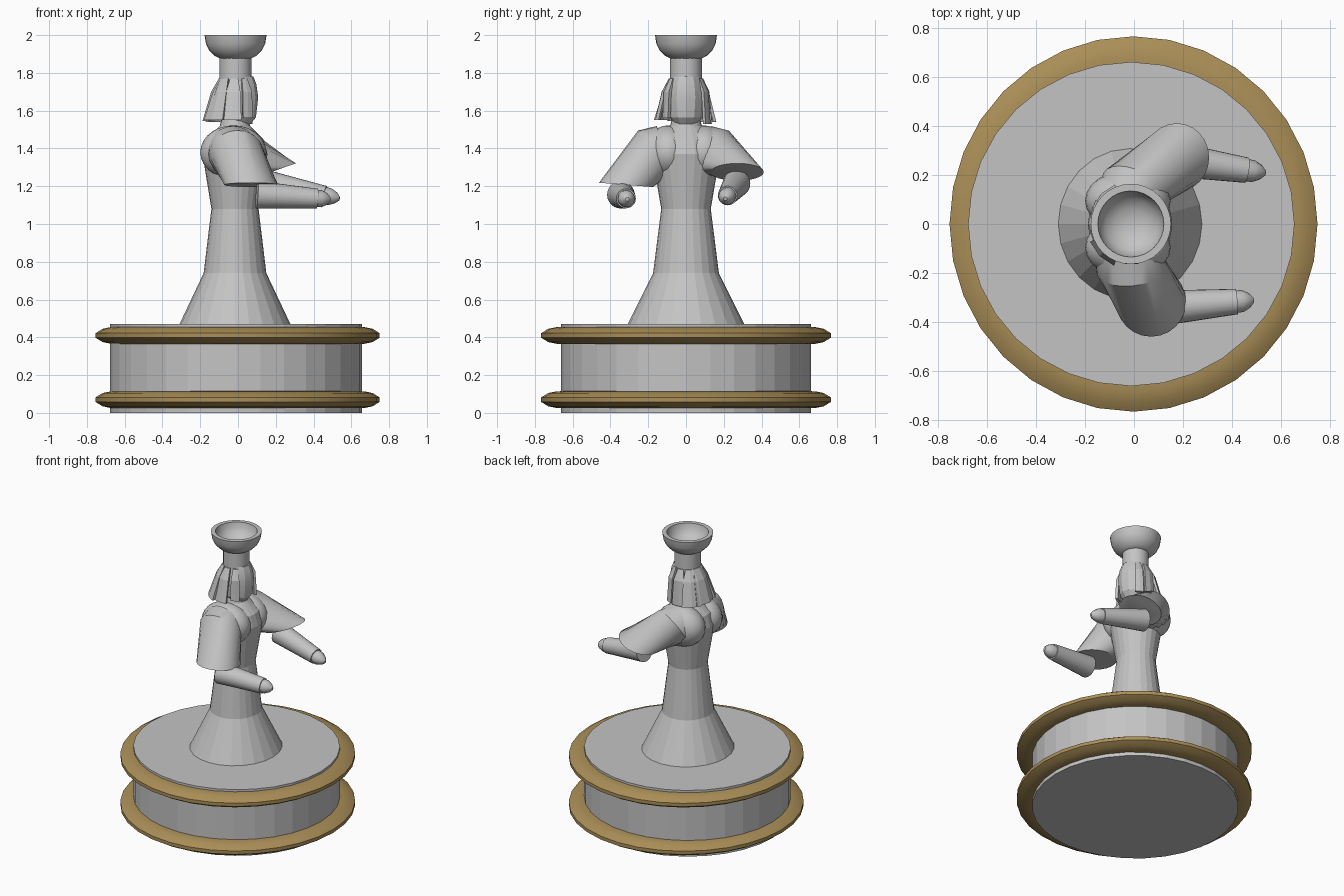
import bpy, bmesh, math
from mathutils import Vector

if "Cube" in bpy.data.objects:
    bpy.data.objects.remove(bpy.data.objects["Cube"])


def material(name, rgb):
    m = bpy.data.materials.new(name)
    m.diffuse_color = (*rgb, 1)
    m.use_nodes = True
    m.node_tree.nodes["Principled BSDF"].inputs["Base Color"].default_value = m.diffuse_color
    return m


GREY = material("stone grey", (0.55, 0.55, 0.55))
GOLD = material("old gold", (0.40, 0.27, 0.095))


def finish(name, bm, mat, smooth=None):
    bmesh.ops.remove_doubles(bm, verts=bm.verts, dist=1e-5)
    bmesh.ops.recalc_face_normals(bm, faces=bm.faces)
    me = bpy.data.meshes.new(name)
    bm.to_mesh(me)
    bm.free()
    ob = bpy.data.objects.new(name, me)
    bpy.context.collection.objects.link(ob)
    me.materials.append(mat)
    if smooth:
        bpy.ops.object.select_all(action='DESELECT')
        ob.select_set(True)
        bpy.context.view_layer.objects.active = ob
        bpy.ops.object.shade_smooth_by_angle(angle=math.radians(smooth))
    return ob


def skin(bm, rings, closed=False):
    n = len(rings[0])
    pairs = list(zip(rings, rings[1:]))
    if closed:
        pairs.append((rings[-1], rings[0]))
    for a, b in pairs:
        for i in range(n):
            j = (i + 1) % n
            bm.faces.new((a[i], a[j], b[j], b[i]))
    if not closed:
        bm.faces.new(rings[0])
        bm.faces.new(rings[-1])


def lathe(name, profile, n, mat, c=(-0.013, 0), sx=1, sy=1, closed=False, smooth=None):
    bm = bmesh.new()
    rings = [[bm.verts.new((c[0] + sx * r * math.cos(math.tau * i / n),
                            c[1] + sy * r * math.sin(math.tau * i / n), z))
              for i in range(n)] for r, z in profile]
    skin(bm, rings, closed)
    return finish(name, bm, mat, smooth)


def tube(name, stations, ref, n=24):
    """Loft of circles: (centre, normal, radius)."""
    bm = bmesh.new()
    rings = []
    for c, nrm, r in stations:
        c, nrm = Vector(c), Vector(nrm).normalized()
        u = (Vector(ref) - nrm * nrm.dot(Vector(ref))).normalized()
        v = nrm.cross(u)
        rings.append([bm.verts.new(c + r * (math.cos(math.tau * i / n) * u +
                                            math.sin(math.tau * i / n) * v))
                      for i in range(n)])
    skin(bm, rings)
    return finish(name, bm, GREY, 35)


# drum base and two gold mouldings
lathe("drum_base", [(0.667, 0), (0.667, 0.47)], 32, GREY, c=(-0.011, 0), sy=0.993)
for label, z in (("lower", 0.07), ("upper", 0.41)):
    half = [(0.64, 0.045), (0.672, 0.044), (0.715, 0.035), (0.752, 0.012)]
    prof = [(r, z + h) for r, h in half] + [(r, z - h) for r, h in reversed(half)]
    lathe(label + "_gold_moulding", prof, 32, GOLD, c=(-0.002, 0), sy=1.02, closed=True, smooth=25)

# robe and torso
lathe("robe", [(0.296, 0.465), (0.166, 0.74), (0.125, 1.08), (0.172, 1.37),
               (0.15, 1.45), (0.08, 1.52), (0.07, 1.56)], 24, GREY, c=(-0.016, 0), sy=1.05)

# shoulders
for side, s in (("front", -1), ("rear", 1)):
    bm = bmesh.new()
    bmesh.ops.create_uvsphere(bm, u_segments=24, v_segments=14, radius=1)
    for v in bm.verts:
        v.co = Vector((-0.025 + 0.175 * v.co.x, s * 0.095 + 0.125 * v.co.y, 1.38 + 0.142 * v.co.z))
    finish(side + "_shoulder", bm, GREY, 35)

# wide sleeves
tube("front_sleeve", [((-0.025, -0.12, 1.385), (0, -0.97, -0.25), 0.138),
                      ((-0.01, -0.18, 1.37), (0.1, -0.85, -0.5), 0.145),
                      ((0.07, -0.318, 1.207), (0, -0.08, -1), 0.143)], (1, 0, 0))
tube("rear_sleeve", [((-0.025, 0.10, 1.39), (0.1, 0.97, -0.25), 0.132),
                     ((0.0, 0.15, 1.38), (0.35, 0.75, -0.5), 0.138),
                     ((0.175, 0.272, 1.275), (0.33, 0.0, -0.94), 0.14)], (1, 0, 0))

# forearms and hands
for side, a, b, tip in (
        ("front", (0.10, -0.345, 1.155), (0.42, -0.317, 1.135), 0.49),
        ("rear", (0.14, 0.268, 1.215), (0.46, 0.22, 1.15), 0.54)):
    a, b = Vector(a), Vector(b)
    d = (b - a).normalized()
    tube(side + "_forearm", [(a, d, 0.073), (b, d, 0.052)], (0, 1, 0))
    reach = tip - b.x
    tube(side + "_hand", [(b - d * 0.03, d, 0.046), (b + d * reach * 0.35, d, 0.045),
                          (b + d * reach * 0.75, d, 0.03), (b + d * reach, d, 0.01)],
         (0, 1, 0), 12)

# head
lathe("head", [(0.07, 1.53), (0.098, 1.565), (0.11, 1.67), (0.1, 1.74), (0.085, 1.78)],
      12, GREY, c=(-0.003, 0), sy=0.9, smooth=20)

# hair locks: thin flared slabs, (angle, half width, lower reach, bottom height)
locks = [(180, 34, 0.178, 1.545), (225, 22, 0.185, 1.55), (135, 22, 0.175, 1.54),
         (263, 17, 0.165, 1.55), (97, 17, 0.14, 1.53), (300, 13, 0.13, 1.56),
         (62, 12, 0.135, 1.53)]
for k, (ang, hw, reach, low) in enumerate(locks):
    bm = bmesh.new()
    rings = []
    for r, z, w in ((0.092, 1.77, 0.8), (0.10 + reach * 0.18, 1.70, 1), (reach, low, 1)):
        ring = []
        for off, q in ((0, -1), (0, 0), (0, 1), (-0.018, 1), (-0.018, 0), (-0.018, -1)):
            t = math.radians(ang + hw * w * q)
            ring.append(bm.verts.new((-0.01 + (r + off) * math.cos(t), (r + off) * math.sin(t), z)))
        rings.append(ring)
    skin(bm, rings)
    finish("hair_lock_%d" % (k + 1), bm, GREY)

# pillar and bowl carried on the head
lathe("head_pillar", [(0.085, 1.75), (0.085, 1.885)], 24, GREY, smooth=35)
outer = [(0.08, 1.875), (0.11, 1.89), (0.14, 1.92), (0.157, 1.955), (0.164, 2.0)]
inner = [(0.135, 2.0), (0.128, 1.965), (0.105, 1.93), (0.065, 1.905), (0.02, 1.895)]
lathe("bowl", outer + inner, 32, GREY, smooth=35)
